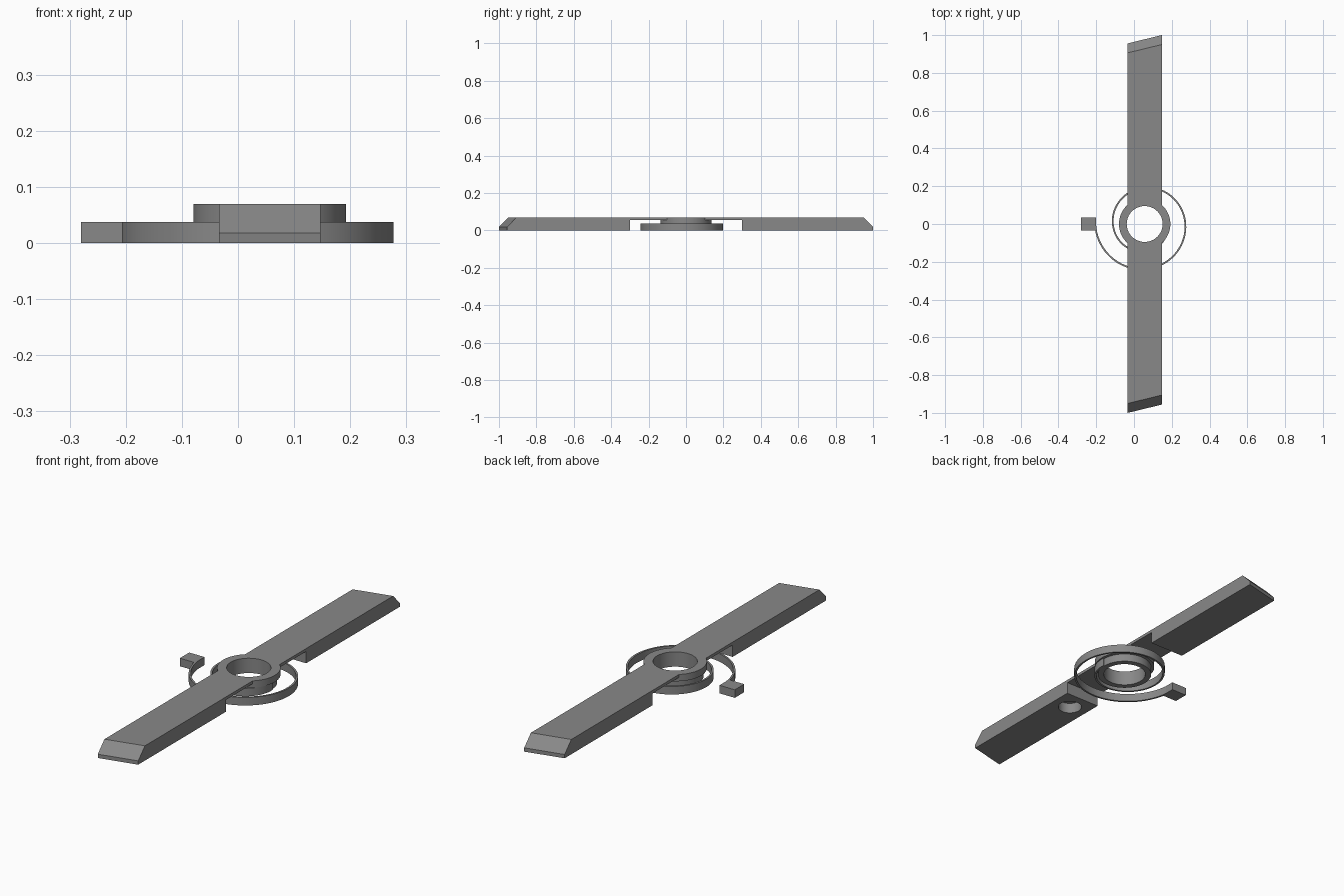
import bpy, bmesh, math

CX = 0.0565                 # axis of the hub and blades
HALF = 0.0905               # half width of the blades
MID, TOP = 0.038, 0.07      # spring height, full height

cube = bpy.data.objects.get("Cube")
if cube:
    bpy.data.objects.remove(cube, do_unlink=True)

grey = bpy.data.materials.new("grey metal")
grey.use_nodes = True
grey.diffuse_color = (0.25, 0.25, 0.25, 1)
grey.node_tree.nodes["Principled BSDF"].inputs["Base Color"].default_value = (0.25, 0.25, 0.25, 1)


def add_object(name, bm):
    bmesh.ops.recalc_face_normals(bm, faces=bm.faces)
    mesh = bpy.data.meshes.new(name)
    bm.to_mesh(mesh)
    bm.free()
    mesh.materials.append(grey)
    ob = bpy.data.objects.new(name, mesh)
    bpy.context.collection.objects.link(ob)
    return ob


def activate(ob):
    bpy.ops.object.select_all(action='DESELECT')
    ob.select_set(True)
    bpy.context.view_layer.objects.active = ob


def smooth(ob):
    activate(ob)
    bpy.ops.object.shade_smooth_by_angle(angle=math.radians(30))


def cylinder(name, radius, y, z0, z1):
    bm = bmesh.new()
    bmesh.ops.create_cone(bm, cap_ends=True, segments=64, radius1=radius,
                          radius2=radius, depth=z1 - z0)
    bmesh.ops.translate(bm, verts=bm.verts, vec=(CX, y, (z0 + z1) / 2))
    return add_object(name, bm)


def combine(ob, tool, operation):
    activate(ob)
    mod = ob.modifiers.new(operation, 'BOOLEAN')
    mod.object, mod.operation, mod.solver = tool, operation, 'EXACT'
    bpy.ops.object.modifier_apply(modifier=mod.name)
    bpy.data.objects.remove(tool, do_unlink=True)


# Double blade: side profile swept across the width, with slanted tips
half_profile = [(0.3, 0.056), (0.3, 0), (0.978, 0), (0.978, 0.018), (0.928, TOP)]
profile = half_profile + [(-y, z) for y, z in reversed(half_profile)]
bm = bmesh.new()
sides = []
for s in (-1, 1):
    sides.append([bm.verts.new((CX + s * HALF, y + (s * 0.022 if abs(y) > 0.5 else 0), z))
                  for y, z in profile])
for ring in sides:
    bm.faces.new(ring)
n = len(profile)
for i in range(n):
    j = (i + 1) % n
    bm.faces.new((sides[0][i], sides[0][j], sides[1][j], sides[1][i]))
blade = add_object("double_blade", bm)

# Hub disc, collar below it, bore, and blind recess under one blade
combine(blade, cylinder("hub_disc", 0.136, 0, MID, TOP), 'UNION')
combine(blade, cylinder("collar", 0.122, 0, 0, MID + 0.005), 'UNION')
combine(blade, cylinder("bore", 0.095, 0, -0.1, 0.2), 'DIFFERENCE')
combine(blade, cylinder("recess", 0.053, -0.39, -0.1, 0.05), 'DIFFERENCE')
smooth(blade)

# Spiral spring: thin upright strip winding in to the collar
bm = bmesh.new()
rings, steps, thick = [], 108, 0.0045
for i in range(steps + 1):
    t = i / steps
    a = math.pi * (1 + 3 * t)
    r = 0.262 - 0.14 * t
    rings.append([bm.verts.new((CX + (r + d) * math.cos(a), (r + d) * math.sin(a), z))
                  for d, z in ((-thick, 0), (thick, 0), (thick, MID), (-thick, MID))])
for p, q in zip(rings, rings[1:]):
    for k in range(4):
        m = (k + 1) % 4
        bm.faces.new((p[k], p[m], q[m], q[k]))
bm.faces.new(rings[0])
bm.faces.new(rings[-1])
smooth(add_object("spiral_spring", bm))

# Block on the outer end of the spring
bm = bmesh.new()
bmesh.ops.create_cube(bm, size=1)
bmesh.ops.scale(bm, verts=bm.verts, vec=(0.08, 0.07, MID))
bmesh.ops.translate(bm, verts=bm.verts, vec=(-0.24, 0, MID / 2))
add_object("spring_end_block", bm)
